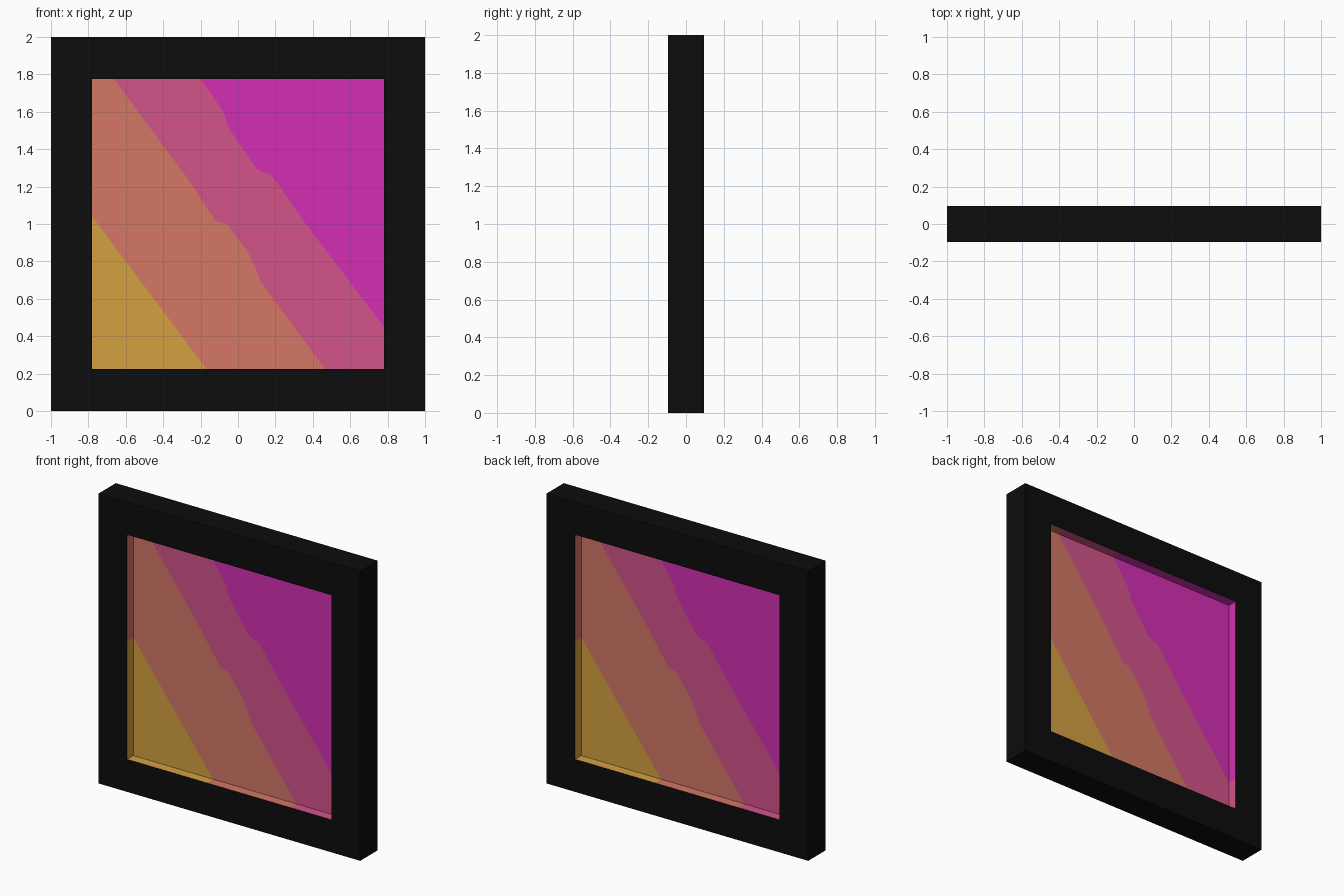
import bpy, bmesh

if "Cube" in bpy.data.objects:
    bpy.data.objects.remove(bpy.data.objects["Cube"])

W, Z0, Z1 = 0.78, 0.225, 1.775      # opening half width, bottom, top
D, P = 0.095, 0.028                 # half depth of frame, of panel


def material(name, rgb):
    m = bpy.data.materials.new(name)
    m.diffuse_color = (*rgb, 1)
    m.use_nodes = True
    m.node_tree.nodes["Principled BSDF"].inputs["Base Color"].default_value = m.diffuse_color
    return m


def make_object(name, polys, mat):
    bm = bmesh.new()
    for poly in polys:
        bm.faces.new([bm.verts.new(p) for p in poly])
    bmesh.ops.remove_doubles(bm, verts=bm.verts, dist=1e-5)
    mesh = bpy.data.meshes.new(name)
    bm.to_mesh(mesh)
    bm.free()
    mesh.materials.append(mat)
    ob = bpy.data.objects.new(name, mesh)
    bpy.context.collection.objects.link(ob)
    return ob


def half_turn(polys):
    return [[(-x, -y, z) for x, y, z in poly] for poly in polys]


# Square frame: front ring, outer sides, back ring
outer = [(-1, 0), (1, 0), (1, 2), (-1, 2)]
inner = [(-W, Z0), (W, Z0), (W, Z1), (-W, Z1)]
front, sides = [], []
for i in range(4):
    j = (i + 1) % 4
    a, b, c, d = outer[i], outer[j], inner[j], inner[i]
    front.append([(x, -D, z) for x, z in (a, b, c, d)])
    sides.append([(a[0], -D, a[1]), (a[0], D, a[1]), (b[0], D, b[1]), (b[0], -D, b[1])])
make_object("frame", front + half_turn(front) + sides, material("black", (0.0037, 0.0037, 0.0037)))

# Boundaries between the diagonal colour bands, upper left to lower right
low = [(-W, 1.04), (-0.17, Z0)]
mid = [(-0.663, Z1), (-0.26, 1.23), (-0.12, 1.016), (-0.09, 1.008), (-0.055, 0.995),
       (0.053, 0.85), (0.095, 0.76), (0.123, 0.69), (0.465, Z0)]
high = [(-0.198, Z1), (-0.075, 1.594), (-0.05, 1.513), (0.10, 1.294), (0.13, 1.278),
        (0.17, 1.267), (0.20, 1.235), (0.348, 1.02), (W, 0.45)]
bands = [
    ("yellow", (0.658, 0.352, 0.053), [(-W, Z0)] + low[::-1]),
    ("orange", (0.658, 0.184, 0.133), low + mid[::-1] + [(-W, Z1)]),
    ("pink", (0.658, 0.087, 0.254), mid + [(W, Z0)] + high[::-1]),
    ("magenta", (0.658, 0.028, 0.445), high + [(W, Z1)]),
]


def on_border(a, b):
    return (a[0] == b[0] and abs(a[0]) == W) or (a[1] == b[1] and a[1] in (Z0, Z1))


# Each band: panel face plus the lining of the opening, same on the back
for name, rgb, pts in bands:
    polys = [[(x, -P, z) for x, z in pts]]
    for a, b in zip(pts, pts[1:] + pts[:1]):
        if on_border(a, b):
            polys.append([(a[0], -D, a[1]), (b[0], -D, b[1]), (b[0], -P, b[1]), (a[0], -P, a[1])])
    make_object("panel_" + name, polys + half_turn(polys), material(name, rgb))
